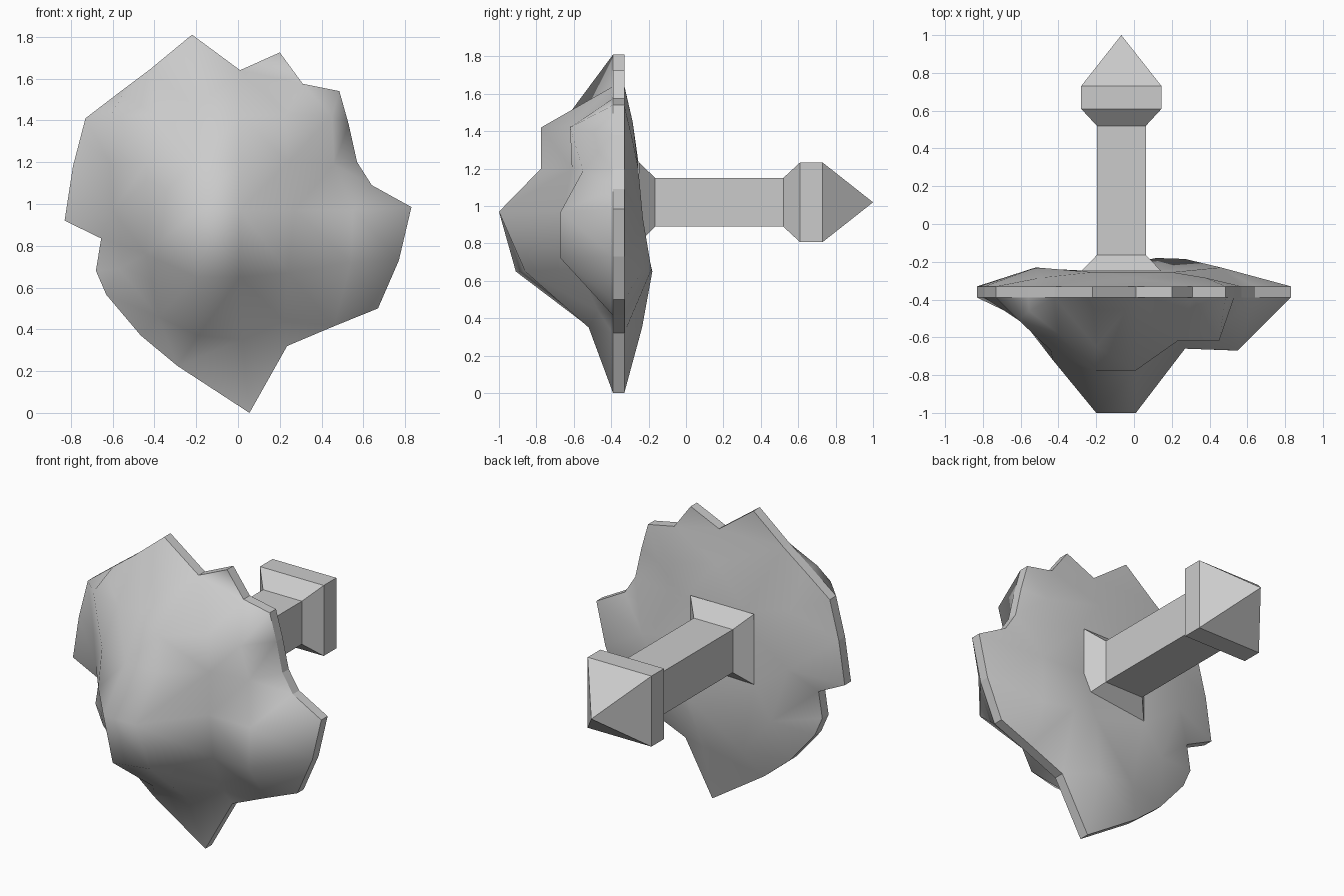
import bpy, bmesh
from mathutils import Vector
from mathutils.geometry import delaunay_2d_cdt

if "Cube" in bpy.data.objects:
    bpy.data.objects.remove(bpy.data.objects["Cube"])

# Jagged outline of the stone plate, seen from the front (x, z)
outline = [(-.22, 1.81), (.01, 1.64), (.2, 1.725), (.31, 1.575), (.485, 1.54), (.53, 1.38),
           (.57, 1.2), (.64, 1.09), (.83, .985), (.77, .73), (.67, .5), (.46, .415),
           (.235, .32), (.055, 0), (-.29, .225), (-.465, .37), (-.63, .565), (-.68, .68),
           (-.655, .835), (-.83, .92), (-.79, 1.18), (-.73, 1.41), (-.56, 1.54), (-.42, 1.645)]

# Relief points as (x, z, y): bulging front and shallow back
front = [(-.555, 1.52, -.46), (-.61, 1.42, -.51), (-.4, 1.43, -.58), (-.2, 1.46, -.65),
         (.01, 1.42, -.775), (.23, 1.43, -.62), (.45, 1.42, -.62),
         (-.61, 1.19, -.51), (-.44, 1.19, -.67), (-.21, 1.2, -.775), (.01, 1.2, -.775),
         (.24, 1.2, -.61), (.46, 1.19, -.55),
         (-.6, .97, -.5), (-.43, .97, -.72), (-.2, .97, -1), (.01, .97, -1),
         (.27, .97, -.66), (.55, .97, -.67),
         (-.57, .69, -.49), (-.44, .76, -.63), (-.2, .65, -.91), (.01, .65, -.86),
         (.24, .67, -.58), (.54, .72, -.67),
         (-.38, .46, -.5), (-.19, .37, -.54), (.02, .35, -.52), (.22, .44, -.47)]
back = [(-.52, .97, -.23), (-.4, .62, -.24), (.12, .65, -.18), (.27, .66, -.185),
        (.46, .93, -.23), (.2, 1.2, -.255), (-.22, 1.24, -.255), (-.5, 1.3, -.285),
        (-.2, .38, -.25), (.05, .35, -.235), (.0, 1.45, -.285), (.38, 1.35, -.285),
        (-.28, .81, -.25), (-.28, 1.1, -.25), (.15, .95, -.25), (.45, .65, -.235)]

bm = bmesh.new()
n = len(outline)


def relief(points, rim_y):
    """Triangulate one side of the plate and return its rim vertices."""
    flat = [Vector(p) for p in outline] + [Vector(p[:2]) for p in points]
    depth = [rim_y] * n + [p[2] for p in points]
    edges = [(i, (i + 1) % n) for i in range(n)]
    faces = delaunay_2d_cdt(flat, edges, [], 1, 1e-5)
    verts = [bm.verts.new((p.x, y, p.y)) for p, y in zip(flat, depth)]
    for tri in faces[2]:
        f = bm.faces.new([verts[faces[3][i][0]] for i in tri])
        f.smooth = True
    return verts[:n]


# Stone plate with a thin flat rim
a, b = relief(front, -.39), relief(back, -.33)
for i in range(n):
    j = (i + 1) % n
    bm.faces.new((a[i], a[j], b[j], b[i]))
    for ring in (a, b):
        bm.edges.get((ring[i], ring[j])).smooth = False
bmesh.ops.recalc_face_normals(bm, faces=bm.faces)
mesh = bpy.data.meshes.new("stone_plate")
bm.to_mesh(mesh)
bm.free()
bpy.context.collection.objects.link(bpy.data.objects.new("stone_plate", mesh))

# Square peg: flared foot, shaft, collar and pyramid tip (y, half width)
bm = bmesh.new()
rings = []
for y, h in [(-.25, .213), (-.165, .13), (.52, .13), (.61, .213), (.73, .213)]:
    rings.append([bm.verts.new((-.067 + sx * h, y, 1.02 + sz * h))
                  for sx, sz in ((-1, -1), (1, -1), (1, 1), (-1, 1))])
tip = bm.verts.new((-.067, 1, 1.02))
bm.faces.new(rings[0])
for i in range(4):
    j = (i + 1) % 4
    for r, s in zip(rings, rings[1:]):
        bm.faces.new((r[i], r[j], s[j], s[i]))
    bm.faces.new((rings[-1][i], rings[-1][j], tip))
bmesh.ops.recalc_face_normals(bm, faces=bm.faces)
mesh = bpy.data.meshes.new("wall_peg")
bm.to_mesh(mesh)
bm.free()
bpy.context.collection.objects.link(bpy.data.objects.new("wall_peg", mesh))
